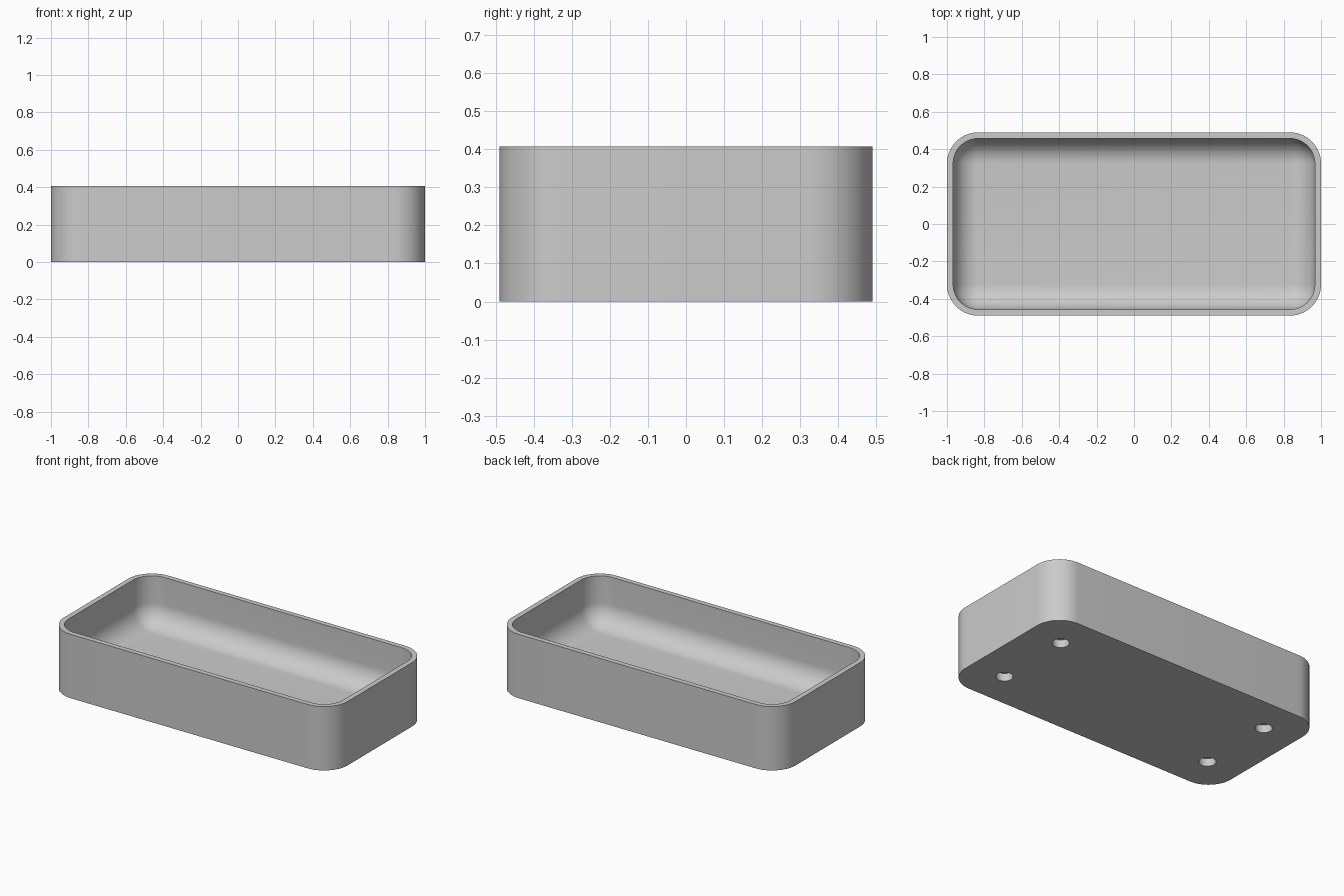
import bpy, bmesh, math

HALF_X, HALF_Y, HEIGHT = 1.0, 0.49, 0.407
CORNER, WALL, FLOOR = 0.167, 0.033, 0.10
FILLET = CORNER - WALL
STEPS = 14

if "Cube" in bpy.data.objects:
    bpy.data.objects.remove(bpy.data.objects["Cube"], do_unlink=True)

grey = bpy.data.materials.new("plain grey")
grey.use_nodes = True
colour = (0.6, 0.6, 0.6, 1)
grey.diffuse_color = colour
grey.node_tree.nodes["Principled BSDF"].inputs["Base Color"].default_value = colour


def ring(bm, inset, z):
    """Rounded rectangle, inset from the outer outline."""
    radius = CORNER - inset
    verts = []
    for quarter, (sx, sy) in enumerate([(1, 1), (-1, 1), (-1, -1), (1, -1)]):
        for i in range(STEPS + 1):
            a = (quarter + i / STEPS) * math.pi / 2
            verts.append(bm.verts.new((sx * (HALF_X - CORNER) + radius * math.cos(a),
                                       sy * (HALF_Y - CORNER) + radius * math.sin(a), z)))
    return verts


# Tray: outer wall, flat rim, inner wall and the rounded floor edge
profile = [(0, 0), (0, HEIGHT), (WALL, HEIGHT)]
for i in range(STEPS + 1):
    a = i / STEPS * math.pi / 2
    profile.append((WALL + FILLET * (1 - math.cos(a)),
                    FLOOR + FILLET * (1 - math.sin(a))))

bm = bmesh.new()
rings = [ring(bm, inset, z) for inset, z in profile]
for low, high in zip(rings, rings[1:]):
    for i in range(len(low)):
        j = (i + 1) % len(low)
        bm.faces.new((low[i], low[j], high[j], high[i]))
bm.faces.new(rings[0][::-1])
bm.faces.new(rings[-1])
bmesh.ops.remove_doubles(bm, verts=bm.verts, dist=0.0001)
bmesh.ops.recalc_face_normals(bm, faces=bm.faces)
mesh = bpy.data.meshes.new("tray")
bm.to_mesh(mesh)
bm.free()
mesh.materials.append(grey)
tray = bpy.data.objects.new("tray", mesh)
bpy.context.collection.objects.link(tray)

# Four blind round holes in the underside
bm = bmesh.new()
for x in (-0.765, 0.765):
    for y in (-0.253, 0.253):
        hole = bmesh.ops.create_cone(bm, cap_ends=True, segments=32,
                                     radius1=0.05, radius2=0.05, depth=0.1)
        bmesh.ops.translate(bm, verts=hole["verts"], vec=(x, y, 0))
cutter_mesh = bpy.data.meshes.new("hole_cutter")
bm.to_mesh(cutter_mesh)
bm.free()
cutter_mesh.materials.append(grey)
cutter = bpy.data.objects.new("hole_cutter", cutter_mesh)
bpy.context.collection.objects.link(cutter)

cut = tray.modifiers.new("underside holes", 'BOOLEAN')
cut.operation = 'DIFFERENCE'
cut.solver = 'EXACT'
cut.object = cutter
bpy.ops.object.select_all(action='DESELECT')
bpy.context.view_layer.objects.active = tray
tray.select_set(True)
bpy.ops.object.modifier_apply(modifier=cut.name)
bpy.data.objects.remove(cutter, do_unlink=True)
bpy.ops.object.shade_smooth_by_angle(angle=math.radians(30))
